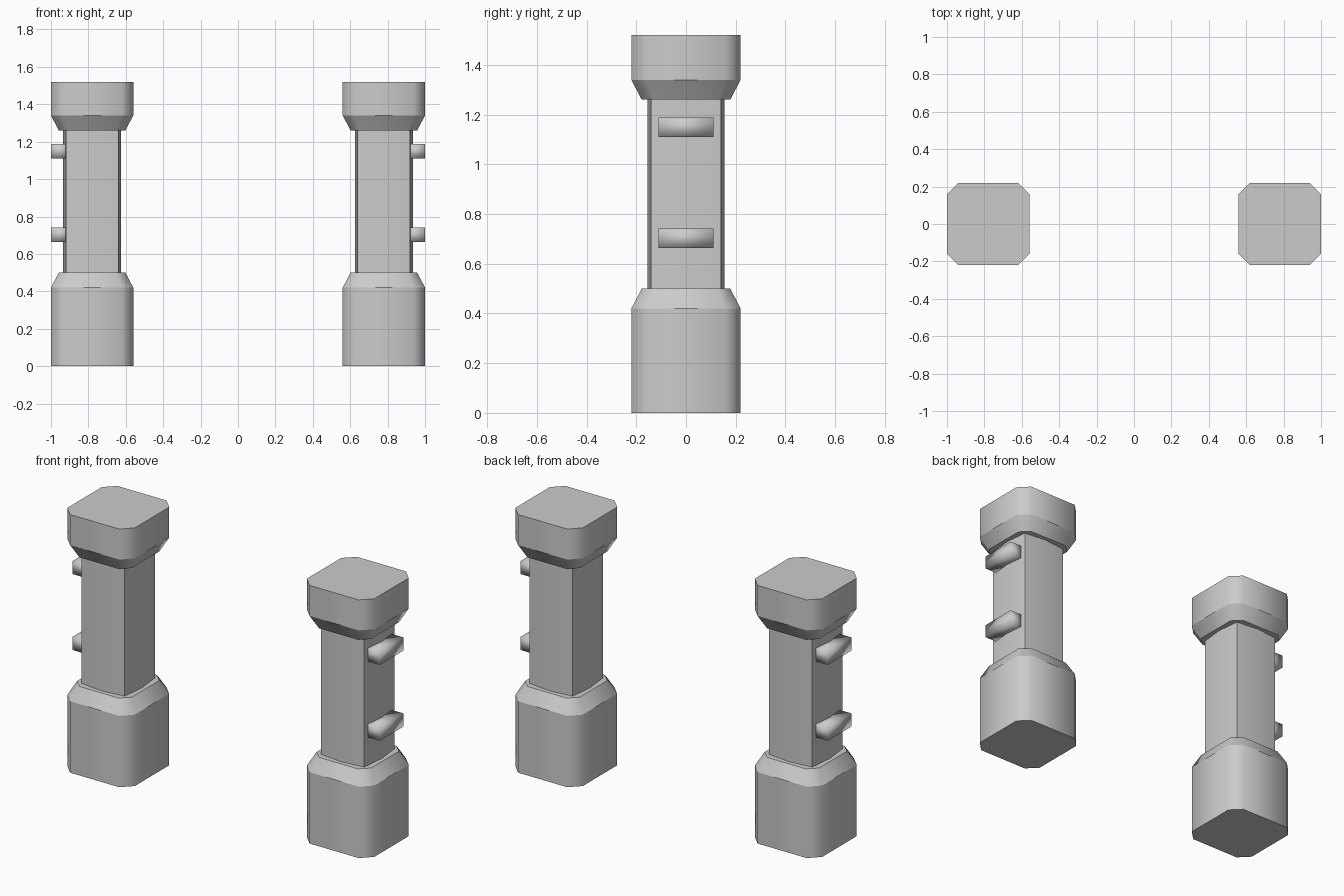
import bpy, bmesh, math

if "Cube" in bpy.data.objects:
    bpy.data.objects.remove(bpy.data.objects["Cube"])

PILLAR_X = 0.78


def chamfered(h, c):
    """Square of half-width h with corners cut by c."""
    k = h - c
    return [(h, -k), (h, k), (k, h), (-k, h), (-h, k), (-h, -k), (-k, -h), (k, -h)]


def bowed(corner, mid):
    """Square whose sides bow out slightly at their middles."""
    return [(mid, 0), (corner, corner), (0, mid), (-corner, corner),
            (-mid, 0), (-corner, -corner), (0, -mid), (corner, -corner)]


def loft(name, x, sections):
    """Skin a stack of (z, outline) sections; rings and hard corners stay sharp."""
    bm = bmesh.new()
    rings = [[bm.verts.new((x + px, py, z)) for px, py in pts] for z, pts in sections]
    n = len(rings[0])
    for low, high in zip(rings, rings[1:]):
        for i in range(n):
            j = (i + 1) % n
            bm.faces.new((low[i], low[j], high[j], high[i]))
    bm.faces.new(rings[0][::-1])
    bm.faces.new(rings[-1])
    bm.normal_update()
    for f in bm.faces:
        f.smooth = True
    for e in bm.edges:
        level = abs(e.verts[0].co.z - e.verts[1].co.z) < 1e-5
        e.smooth = not level and e.calc_face_angle() < math.radians(50)
    return finish(name, bm)


def peg(name, x0, x1, hy, z0, z1):
    """Soft-shaded bar sticking out of the shaft."""
    bm = bmesh.new()
    bmesh.ops.create_cube(bm, size=1)
    for v in bm.verts:
        v.co = ((x0 + x1) / 2 + v.co.x * (x1 - x0), v.co.y * 2 * hy,
                (z0 + z1) / 2 + v.co.z * (z1 - z0))
    for f in bm.faces:
        f.smooth = True
    return finish(name, bm)


def finish(name, bm):
    mesh = bpy.data.meshes.new(name)
    bm.to_mesh(mesh)
    bm.free()
    ob = bpy.data.objects.new(name, mesh)
    bpy.context.collection.objects.link(ob)
    return ob


wide = chamfered(0.22, 0.06)
narrow = chamfered(0.178, 0.05)
shaft = bowed(0.14, 0.155)

for side, s in (("left", -1), ("right", 1)):
    x = s * PILLAR_X
    # Foot block, column and head block
    loft(f"{side}_base", x, [(0, wide), (0.42, wide), (0.50, narrow)])
    loft(f"{side}_shaft", x, [(0.49, shaft), (1.27, shaft)])
    loft(f"{side}_cap", x, [(1.26, narrow), (1.34, wide), (1.52, wide)])
    # Two bars on the outer face
    for level, z in (("lower", 0.703), ("upper", 1.15)):
        a, b = sorted((s * 0.90, s * 1.0))
        peg(f"{side}_{level}_peg", a, b, 0.11, z - 0.039, z + 0.039)
